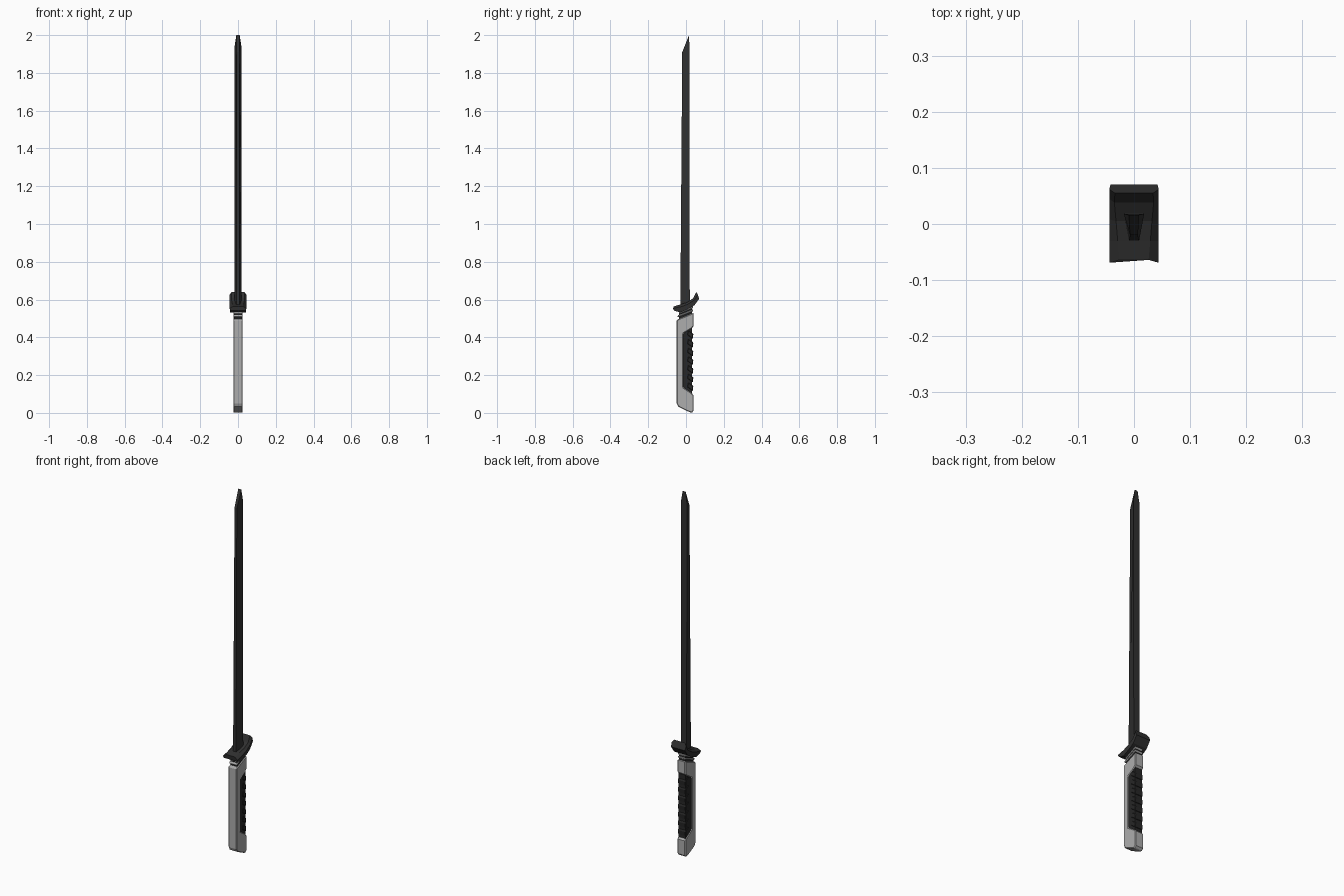
import bpy, bmesh
from mathutils import Vector

if "Cube" in bpy.data.objects:
    bpy.data.objects.remove(bpy.data.objects["Cube"])


def material(name, v):
    m = bpy.data.materials.new(name)
    m.diffuse_color = (v, v, v, 1)
    m.use_nodes = True
    m.node_tree.nodes["Principled BSDF"].inputs["Base Color"].default_value = m.diffuse_color
    return m


dark = material("dark_metal", 0.03)
black = material("dark_rubber", 0.02)
pale = material("pale_casing", 0.42)


def finish(name, bm, mat, bevel=0.0):
    bmesh.ops.recalc_face_normals(bm, faces=bm.faces)
    me = bpy.data.meshes.new(name)
    bm.to_mesh(me)
    bm.free()
    ob = bpy.data.objects.new(name, me)
    bpy.context.collection.objects.link(ob)
    me.materials.append(mat)
    if bevel:
        b = ob.modifiers.new("bevel", 'BEVEL')
        b.width = bevel
        b.segments = 1
        b.limit_method = 'ANGLE'
        b.angle_limit = 0.9
    return ob


def prism(name, profile, half, mat, bevel=0.0):
    """Side (y, z) profile extruded across x; half may be a width per point."""
    halves = half if isinstance(half, list) else [half] * len(profile)
    bm = bmesh.new()
    left, right = [[bm.verts.new((s * h, y, z)) for (y, z), h in zip(profile, halves)]
                   for s in (-1, 1)]
    n = len(profile)
    bm.faces.new(left)
    bm.faces.new(right[::-1])
    for i in range(n):
        j = (i + 1) % n
        bm.faces.new((left[i], right[i], right[j], left[j]))
    return finish(name, bm, mat, bevel)


# Blade: wedge section with a slanted, narrowed tip
prism("blade", [(-0.03, 0.55), (0.02, 0.55), (0.018, 1.94), (0.016, 2.0), (-0.02, 1.91)],
      [0.009, 0.018, 0.018, 0.009, 0.007], dark)

# Guard: strips of cross-sections (y, z, half width), bottom outline wider than top
top = [(-0.064, 0.564, 0.026), (-0.03, 0.574, 0.029), (0.005, 0.585, 0.032),
       (0.038, 0.607, 0.035), (0.055, 0.64, 0.034)]
mid = [(-0.069, 0.553, 0.044), (-0.03, 0.561, 0.044), (0.008, 0.574, 0.044),
       (0.045, 0.598, 0.044), (0.062, 0.626, 0.044)]
low = [(-0.062, 0.541, 0.042), (-0.03, 0.532, 0.042), (0.012, 0.55, 0.042),
       (0.045, 0.57, 0.042), (0.07, 0.605, 0.042)]
bm = bmesh.new()
rings = []
for t, m, l in zip(top, mid, low):
    pts = [(-l[2], *l[:2]), (-m[2], *m[:2]), (-t[2], *t[:2]),
           (t[2], *t[:2]), (m[2], *m[:2]), (l[2], *l[:2])]
    rings.append([bm.verts.new(p) for p in pts])
for a, b in zip(rings, rings[1:]):
    for i in range(6):
        j = (i + 1) % 6
        bm.faces.new((a[i], a[j], b[j], b[i]))
bm.faces.new(rings[0])
bm.faces.new(rings[-1])
finish("guard", bm, dark)

# Collar: dark neck with slanted pale rings
prism("collar_neck", [(-0.036, 0.49), (0.033, 0.51), (0.033, 0.567), (-0.036, 0.537)],
      0.02, black)
for k in range(2):
    z = 0.506 + 0.017 * k
    y = -0.044 + 0.006 * k
    prism(f"collar_ring_{k + 1}", [(y, z), (0.038, z + 0.032), (0.038, z + 0.042), (y, z + 0.010)],
          0.024, pale, 0.003)

# Handle casing: C-shaped frame open toward the back
prism("handle_casing",
      [(-0.049, 0.05), (-0.042, 0.034), (0.0, 0.012), (0.03, 0.0), (0.041, 0.012),
       (0.041, 0.092), (0.03, 0.105), (-0.015, 0.135), (-0.015, 0.42), (0.03, 0.447),
       (0.041, 0.46), (0.041, 0.53), (-0.049, 0.493)], 0.025, pale, 0.004)

# Grip insert and its chevron ridges
prism("grip_core", [(-0.02, 0.13), (0.033, 0.095), (0.033, 0.455), (-0.02, 0.425)],
      0.0215, black)
for k in range(7):
    z = 0.115 + 0.046 * k
    prism(f"grip_ridge_{k + 1}",
          [(0.006, z + 0.022), (0.036, z), (0.039, z + 0.028), (0.012, z + 0.046)],
          0.024, black, 0.003)
